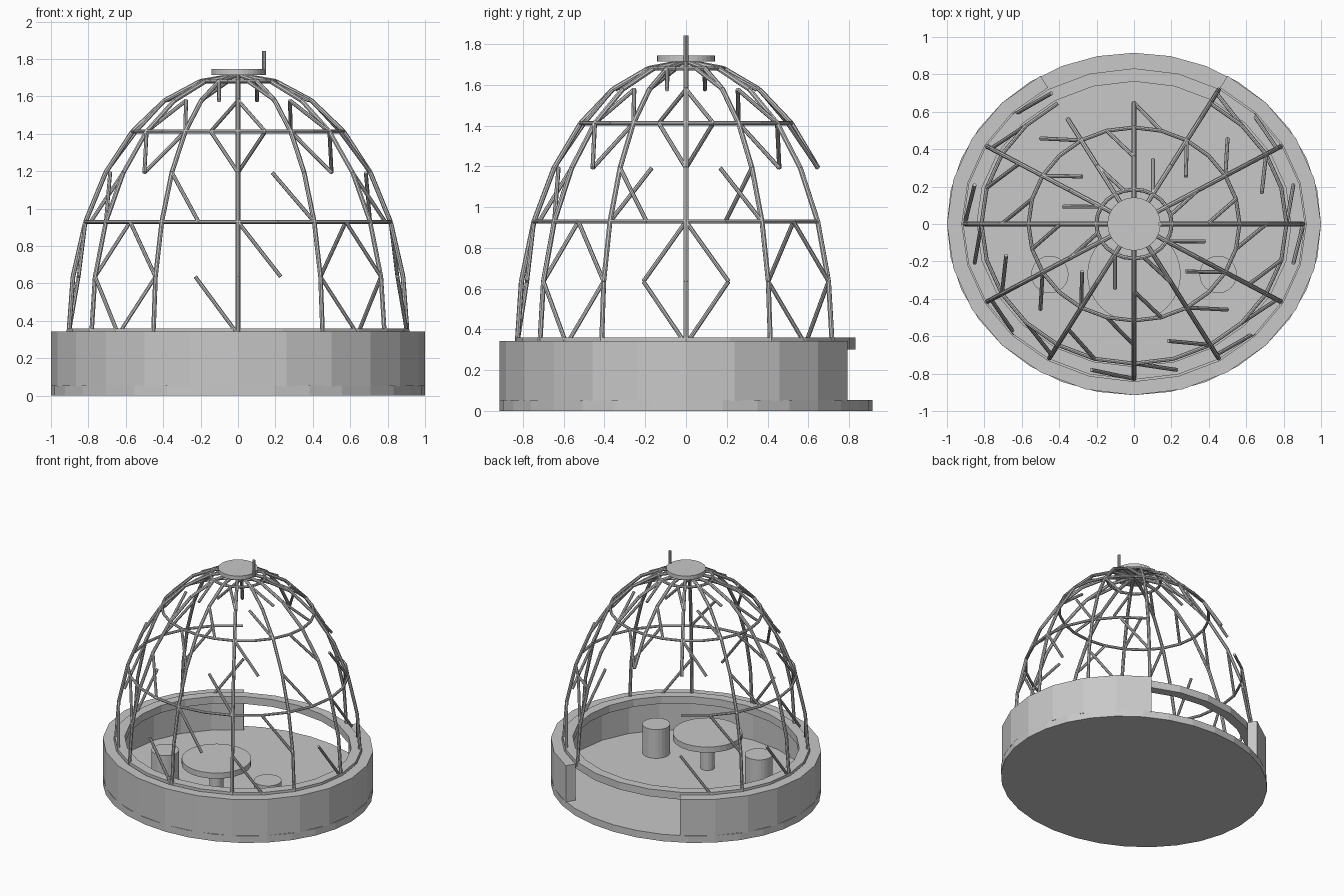
import bpy, bmesh, math
from mathutils import Vector

cube = bpy.data.objects.get("Cube")
if cube:
    bpy.data.objects.remove(cube, do_unlink=True)

grey = bpy.data.materials.new("plain_grey")
grey.use_nodes = True
COLOUR = (0.58, 0.58, 0.58, 1)
grey.diffuse_color = COLOUR
grey.node_tree.nodes["Principled BSDF"].inputs["Base Color"].default_value = COLOUR

SQUASH = 0.915            # depth of the oval plan relative to its width
STEPS, LEVELS = 24, 7     # lattice positions round the dome and up it
GAP_START, GAP_END, GAP_TOP = 4, 8, 3   # entrance opening at the back


def finish(name, bm):
    bmesh.ops.recalc_face_normals(bm, faces=bm.faces)
    mesh = bpy.data.meshes.new(name)
    bm.to_mesh(mesh)
    bm.free()
    mesh.materials.append(grey)
    obj = bpy.data.objects.new(name, mesh)
    bpy.context.scene.collection.objects.link(obj)
    return obj


def disc(name, x, y, radius, low, high, sides=32, squash=1.0):
    bm = bmesh.new()
    bmesh.ops.create_cone(bm, cap_ends=True, segments=sides,
                          radius1=radius, radius2=radius, depth=high - low)
    for v in bm.verts:
        v.co = Vector((v.co.x + x, v.co.y * squash + y, v.co.z + (low + high) / 2))
    return finish(name, bm)


def band(name, outer, inner, low, high, first, last):
    """Oval wall with a rectangular section, from lattice step first to last."""
    bm = bmesh.new()
    closed = last - first == STEPS
    sections = []
    for j in range(first, last + (0 if closed else 1)):
        a = math.tau * j / STEPS
        c, s = math.cos(a), math.sin(a)
        sections.append([bm.verts.new((r[0] * c, r[1] * s, z)) for r, z in
                         ((outer, low), (outer, high), (inner, high), (inner, low))])
    pairs = list(zip(sections, sections[1:]))
    if closed:
        pairs.append((sections[-1], sections[0]))
    else:
        bm.faces.new(sections[0])
        bm.faces.new(sections[-1])
    for p, q in pairs:
        for i in range(4):
            k = (i + 1) % 4
            bm.faces.new((p[i], p[k], q[k], q[i]))
    return finish(name, bm)


def dome(j, k):
    """Lattice point at step j round and level k up."""
    a, t = math.tau * j / STEPS, math.pi / 2 * k / LEVELS
    r = 0.905 * math.cos(t)
    return Vector((r * math.cos(a), r * math.sin(a) * SQUASH, 0.327 + 1.388 * math.sin(t)))


def bars(name, ends, radius, sides=8):
    bm = bmesh.new()
    for a, b in ends:
        d = b - a
        matrix = d.to_track_quat("Z", "Y").to_matrix().to_4x4()
        matrix.translation = (a + b) / 2
        bmesh.ops.create_cone(bm, cap_ends=True, segments=sides, radius1=radius,
                              radius2=radius, depth=d.length, matrix=matrix)
    return finish(name, bm)


# Base: floor, wall open at the back, and the sill that carries the ribs
disc("floor", 0, 0, 1.0, 0, 0.055, squash=SQUASH)
band("wall", (1.0, SQUASH), (0.92, 0.92 * SQUASH), 0.05, 0.343, GAP_END, GAP_START + STEPS)
band("sill_ring", (0.915, 0.832), (0.84, 0.762), 0.302, 0.36, 0, STEPS)

# Ribs, cut short above the entrance
bars("ribs", [(dome(j, k), dome(j, k + 1)) for j in range(0, STEPS, 2) for k in range(LEVELS)
              if not (GAP_START < j <= GAP_END and k < GAP_TOP)], 0.0125)

# Horizontal rings
for name, k in (("lower_ring", 2), ("upper_ring", 4), ("crown_ring", 6)):
    bars(name, [(dome(j, k), dome(j + 1, k)) for j in range(STEPS)
                if not (GAP_START <= j < GAP_END and k < GAP_TOP)], 0.0105)

# Spiralling diagonal struts
bars("diagonal_struts", [(dome(j, k), dome(j - 1, k + 1))
                         for k in range(LEVELS - 1) for j in range(STEPS)
                         if (j - k) % 3 == 0
                         and not (GAP_START < j <= GAP_END and k < GAP_TOP)], 0.0105)

# Crown cap and mast
disc("crown_cap", 0, 0, 0.142, 1.714, 1.745)
disc("mast", 0.14, 0, 0.0115, 1.715, 1.843, 10)

# Table and two stools
disc("table_top", 0, -0.27, 0.25, 0.29, 0.335)
disc("table_leg", 0, -0.27, 0.05, 0.05, 0.3, 16)
for name, x in (("left_stool", 0.45), ("right_stool", -0.45)):
    disc(name, x, -0.27, 0.1, 0.05, 0.283, 24)
